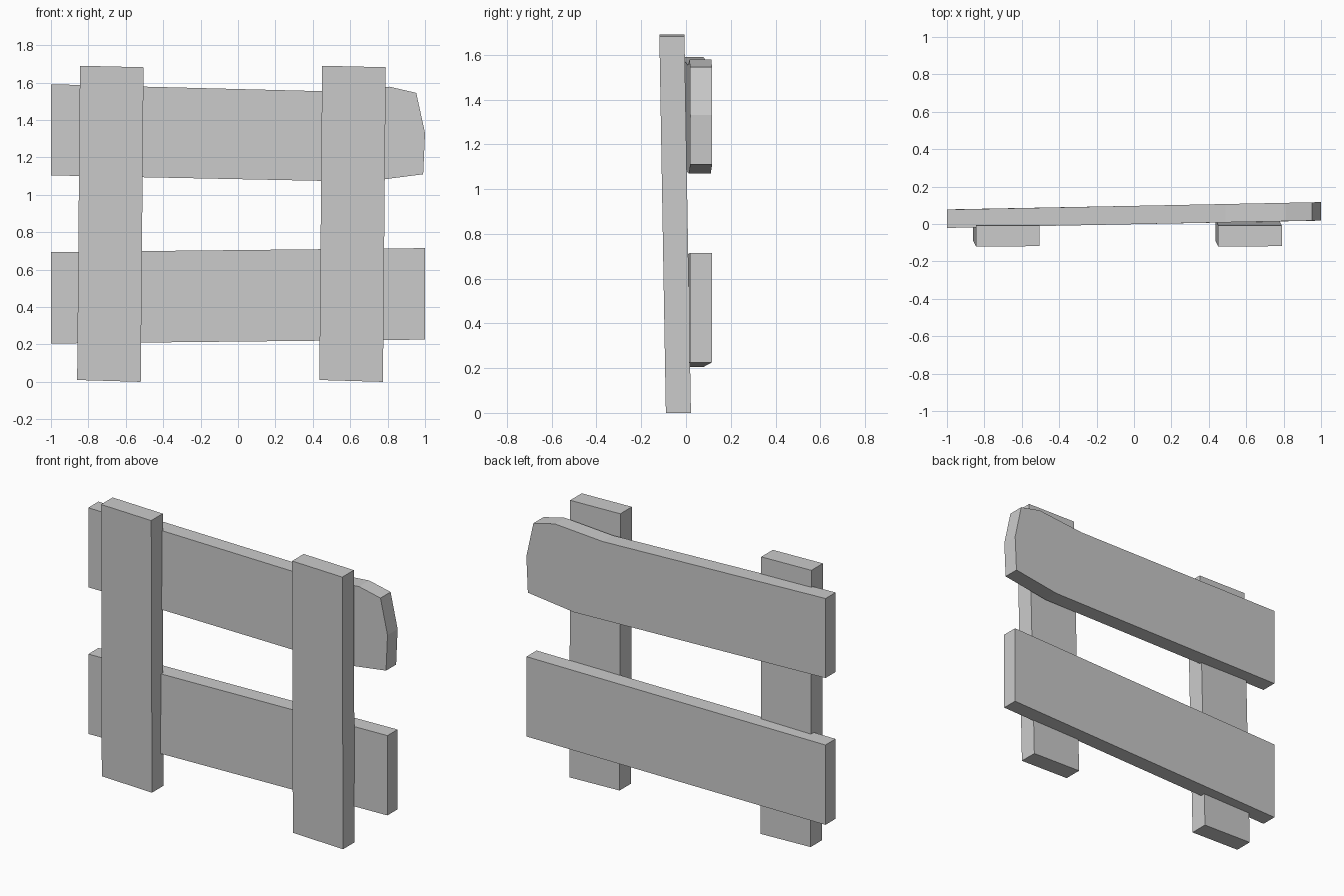
import bpy, bmesh

if "Cube" in bpy.data.objects:
    bpy.data.objects.remove(bpy.data.objects["Cube"])


def plank(name, outline, thickness, y0, slope_x=0.0, slope_z=0.0):
    """Extrude an x/z outline along y; the front plane is y0 + slope_x*x + slope_z*z."""
    bm = bmesh.new()
    front = [bm.verts.new((x, y0 + slope_x * x + slope_z * z, z)) for x, z in outline]
    face = bm.faces.new(front)
    result = bmesh.ops.extrude_face_region(bm, geom=[face], use_keep_orig=True)
    back = [v for v in result["geom"] if isinstance(v, bmesh.types.BMVert)]
    bmesh.ops.translate(bm, verts=back, vec=(0, thickness, 0))
    bmesh.ops.recalc_face_normals(bm, faces=bm.faces[:])
    mesh = bpy.data.meshes.new(name)
    bm.to_mesh(mesh)
    bm.free()
    obj = bpy.data.objects.new(name, mesh)
    bpy.context.collection.objects.link(obj)
    return obj


# Two slightly leaning upright posts
for name, x in (("left_post", -0.86), ("right_post", 0.435)):
    plank(name,
          [(x, 0.01), (x + 0.34, 0.0), (x + 0.355, 1.682), (x + 0.015, 1.69)],
          0.112, -0.09, slope_z=-0.0172)

# Lower rail, a plain board
plank("lower_rail",
      [(-1, 0.205), (1, 0.226), (1, 0.715), (-1, 0.694)],
      0.098, -0.001, slope_x=0.019)

# Upper rail, with a broken, bent right end
plank("upper_rail",
      [(-1, 1.104), (0.68, 1.07), (0.99, 1.11), (1, 1.33), (0.953, 1.545),
       (0.81, 1.578), (0.49, 1.553), (-1, 1.591)],
      0.098, -0.001, slope_x=0.02)
